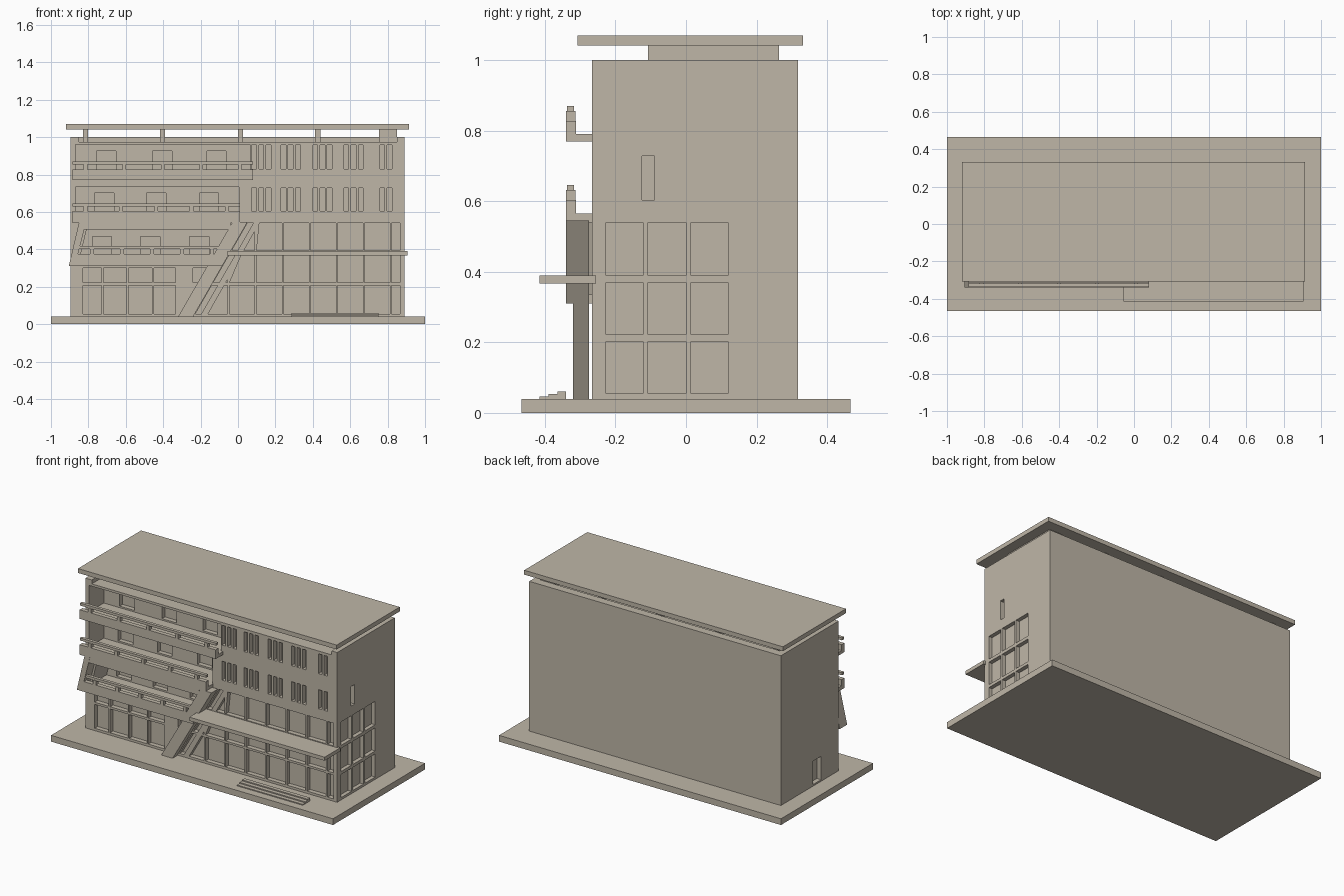
import bpy, bmesh

if "Cube" in bpy.data.objects:
    bpy.data.objects.remove(bpy.data.objects["Cube"])

stone = bpy.data.materials.new("warm_grey_stone")
stone.diffuse_color = (0.52, 0.47, 0.39, 1)
stone.use_nodes = True
stone.node_tree.nodes["Principled BSDF"].inputs["Base Color"].default_value = stone.diffuse_color

FRONT, BACK, LEFT, RIGHT = -0.267, 0.317, -0.895, 0.89


def add_prism(bm, pts, y0, y1):
    """Extrude an (x, z) outline from y0 to y1."""
    a = [bm.verts.new((x, y0, z)) for x, z in pts]
    b = [bm.verts.new((x, y1, z)) for x, z in pts]
    n = len(pts)
    bm.faces.new(a)
    bm.faces.new(b[::-1])
    for i in range(n):
        bm.faces.new((a[i], b[i], b[(i + 1) % n], a[(i + 1) % n]))


def add_box(bm, x0, x1, y0, y1, z0, z1):
    add_prism(bm, [(x0, z0), (x1, z0), (x1, z1), (x0, z1)], y0, y1)


def finish(name, bm):
    bmesh.ops.recalc_face_normals(bm, faces=bm.faces[:])
    me = bpy.data.meshes.new(name)
    bm.to_mesh(me)
    bm.free()
    me.materials.append(stone)
    ob = bpy.data.objects.new(name, me)
    bpy.context.collection.objects.link(ob)
    return ob


def boxes(name, *dims):
    bm = bmesh.new()
    for d in dims:
        add_box(bm, *d)
    return finish(name, bm)


def prism(name, pts, y0, y1):
    bm = bmesh.new()
    add_prism(bm, pts, y0, y1)
    return finish(name, bm)


def carve(ob, bm):
    """Cut the shapes in bm out of the object."""
    cutter = finish("cutter", bm)
    cutter.hide_render = True
    mod = ob.modifiers.new("cut", 'BOOLEAN')
    mod.operation, mod.solver, mod.object = 'DIFFERENCE', 'EXACT', cutter
    bpy.context.view_layer.update()
    ev = ob.evaluated_get(bpy.context.evaluated_depsgraph_get())
    me = bpy.data.meshes.new_from_object(ev)
    ob.modifiers.clear()
    ob.data = me
    bpy.data.objects.remove(cutter)


# Slanted edges beside the diagonal leg, as x at height z
def leg_left(z): return -0.32 + 0.574 * (z - 0.04)
def leg_right(z): return -0.24 + 0.574 * (z - 0.04)
def glass_edge(z): return -0.16 + 0.565 * (z - 0.055)


# Ground plate and main block
boxes("base", (-1, 1, -0.466, 0.466, 0, 0.04))
body = boxes("building_body", (LEFT, RIGHT, FRONT, BACK, 0.04, 1.0))

# Deep balcony recesses and the sunken roof
bm = bmesh.new()
DEEP = FRONT + 0.15
add_box(bm, -0.87, 0.065, -0.4, DEEP, 0.79, 0.96)
add_box(bm, -0.87, 0.005, -0.4, DEEP, 0.565, 0.733)
add_prism(bm, [(-0.85, 0.335), (-0.15, 0.335), (-0.05, 0.505), (-0.81, 0.505)], -0.4, DEEP)
add_box(bm, -0.85, 0.85, -0.4, 0.265, 0.975, 1.1)
carve(body, bm)

# Windows
bm = bmesh.new()
SHALLOW = FRONT + 0.03
ROWS = [(0.055, 0.208), (0.222, 0.367), (0.395, 0.54)]
# doors at the back of the balconies
for xs, z0, z1 in (((-0.705, -0.405, -0.115), 0.80, 0.925),
                   ((-0.716, -0.438, -0.155), 0.575, 0.70),
                   ((-0.727, -0.47, -0.207), 0.345, 0.47)):
    for x in xs:
        add_box(bm, x - 0.052, x + 0.052, DEEP - 0.02, DEEP + 0.03, z0, z1)
# ground floor left
for z0, z1 in ((0.055, 0.208), (0.222, 0.30)):
    for x0, x1 in ((-0.83, -0.73), (-0.72, -0.595), (-0.585, -0.46), (-0.45, -0.335)):
        add_box(bm, x0, x1, -0.4, SHALLOW, z0, z1)
add_prism(bm, [(-0.24, 0.222), (leg_left(0.222) + 0.02, 0.222),
               (leg_left(0.30), 0.30), (-0.24, 0.30)], -0.4, SHALLOW)
# right-hand glazing, trimmed along the slanted edge
edges = [-0.30, -0.05] + [0.0945 + 0.1445 * i for i in range(6)] + [0.87]
for z0, z1 in ROWS:
    for x0, x1 in zip(edges, edges[1:]):
        x0, x1 = x0 + 0.005, x1 - 0.005
        lo, hi = max(x0, glass_edge(z0)), max(x0, glass_edge(z1))
        if lo >= x1:
            continue
        if hi < x1:
            pts = [(lo, z0), (x1, z0), (x1, z1), (hi, z1)]
        else:
            zc = 0.055 + (x1 + 0.16) / 0.565
            pts = [(lo, z0), (x1, z0), (x1, zc)]
        if lo > x0 and hi == x0:
            zc = 0.055 + (x0 + 0.16) / 0.565
            pts = [(lo, z0), (x1, z0), (x1, z1), (x0, z1), (x0, zc)]
            if zc >= z1 - 0.001:
                pts = pts[:4]
        add_prism(bm, pts, -0.4, SHALLOW)
    # slim panes between the leg and the slanted edge
    add_prism(bm, [(leg_right(z0) + 0.004, z0), (leg_right(z0) + 0.035, z0),
                   (leg_right(z1) + 0.035, z1), (leg_right(z1) + 0.004, z1)], -0.4, SHALLOW)
# upper slot windows
for z0, z1 in ((0.605, 0.727), (0.83, 0.957)):
    for x, n in ((0.065, 3), (0.23, 3), (0.40, 3), (0.566, 3), (0.758, 2)):
        for i in range(n):
            x0 = x + 0.0385 * i + (0.008 if x < 0.1 else 0)
            add_box(bm, x0, x0 + 0.026, -0.4, SHALLOW, z0, z1)
# right side windows and slot, left side door
for y0, y1 in ((-0.227, -0.122), (-0.108, 0.0), (0.014, 0.119)):
    for z0, z1 in ((0.055, 0.203), (0.222, 0.37), (0.39, 0.54)):
        add_box(bm, RIGHT - 0.025, 1.0, y0, y1, z0, z1)
add_box(bm, RIGHT - 0.03, 1.0, -0.125, -0.09, 0.603, 0.728)
add_box(bm, -1.0, LEFT + 0.03, -0.09, -0.01, 0.05, 0.2)
carve(body, bm)

# Roof slab and its supports
boxes("roof_slab", (-0.92, 0.915, -0.307, 0.332, 1.042, 1.07))
boxes("roof_supports", *[(x, x + 0.027, -0.108, 0.264, 0.97, 1.045)
                         for x in (-0.83, -0.417, 0.0, 0.413)],
      (0.755, 0.849, -0.108, 0.264, 0.97, 1.045))


# Balconies: parapet, posts and handrail
def balcony(name, x0, x1, z, floor, top, rx0, rx1):
    boxes(name + "_floor", (x0, x1, -0.32, FRONT + 0.002, z, floor))
    pts = [(x0, z), (x1, z), (x1, top), (x0, top)]
    if name == "lower_balcony":
        pts = [(-0.905, z), (leg_left(z), z), (leg_left(top), top), (-0.889, top)]
    prism(name + "_parapet", pts, -0.34, -0.312)
    step = (rx1 - rx0 - 0.14) / 4
    boxes(name + "_posts", *[(rx0 + 0.06 + step * i, rx0 + 0.08 + step * i, -0.34, -0.313,
                              top - 0.002, top + 0.028) for i in range(5)])
    boxes(name + "_handrail", (rx0, rx1, -0.337, -0.317, top + 0.026, top + 0.042))


balcony("upper_balcony", -0.885, 0.08, 0.77, 0.79, 0.828, -0.885, 0.08)
balcony("middle_balcony", -0.885, 0.01, 0.54, 0.565, 0.604, -0.885, 0.01)
balcony("lower_balcony", -0.87, -0.165, 0.31, 0.335, 0.375, -0.85, -0.07)

# Slanted frame around the lower balcony
prism("slanted_fin", [(-0.905, 0.31), (-0.872, 0.31), (-0.812, 0.545), (-0.85, 0.545)],
      -0.34, FRONT + 0.002)
boxes("frame_head", (-0.822, -0.04, -0.3395, -0.312, 0.505, 0.545))
prism("frame_right_arm", [(leg_left(0.31), 0.31), (leg_right(0.31), 0.31),
                          (leg_right(0.545), 0.545), (leg_left(0.545), 0.545)], -0.34, -0.315)

# Diagonal leg
prism("diagonal_leg", [(leg_left(0.04), 0.04), (leg_right(0.04), 0.04),
                       (leg_right(0.545), 0.545), (leg_left(0.545), 0.545)], -0.32, -0.275)

# Entrance canopy and steps
boxes("canopy", (-0.055, 0.905, -0.415, -0.255, 0.367, 0.39))
for i, (y, z) in enumerate(((-0.415, 0.046), (-0.39, 0.053), (-0.365, 0.06))):
    boxes(f"entrance_step_{i + 1}", (0.285, 0.75, y, -0.34, 0.038, z))
